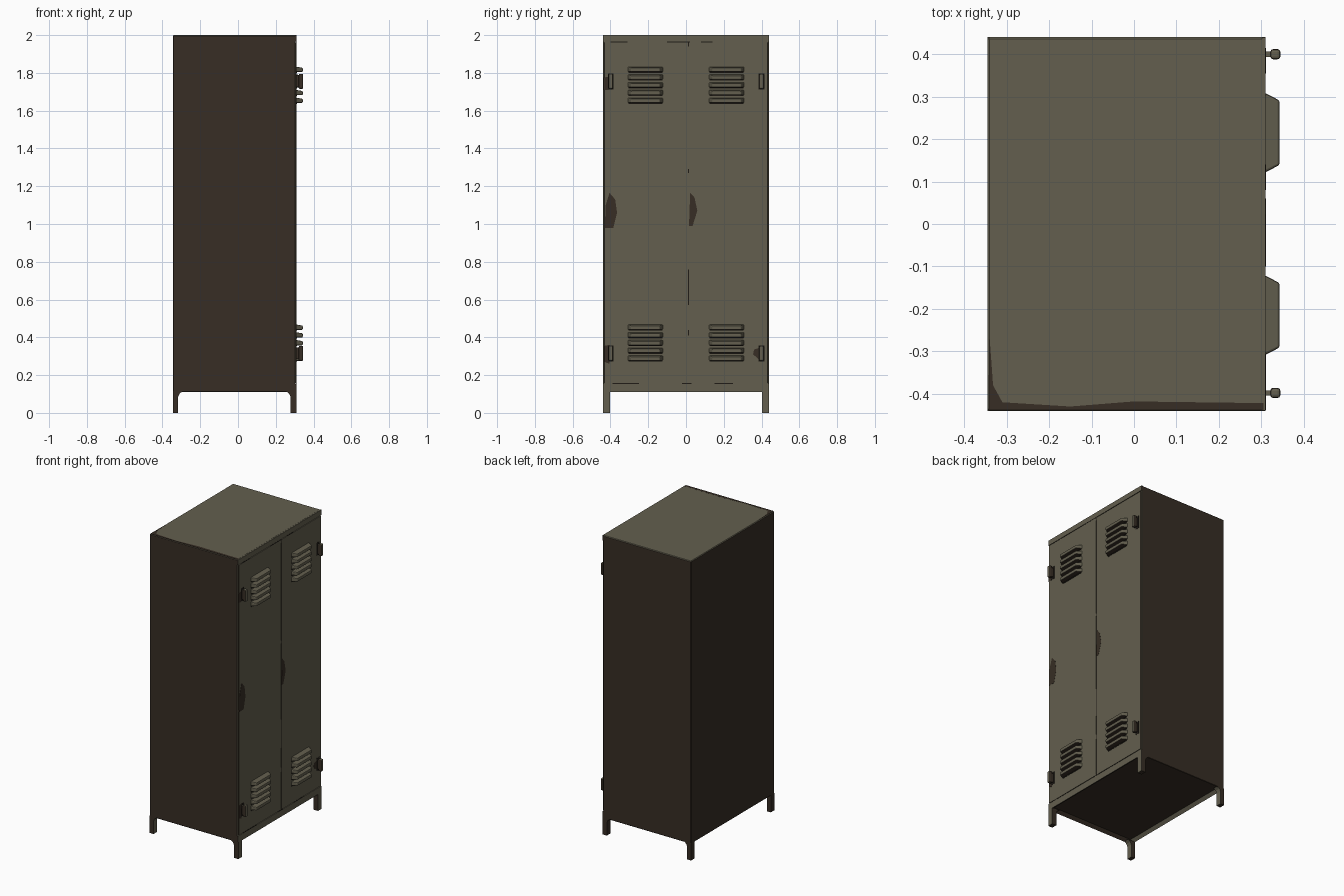
import bpy, bmesh
from mathutils import Vector

cube = bpy.data.objects.get("Cube")
if cube:
    bpy.data.objects.remove(cube, do_unlink=True)


def material(name, rgb):
    m = bpy.data.materials.new(name)
    m.use_nodes = True
    m.diffuse_color = (*rgb, 1)
    m.node_tree.nodes["Principled BSDF"].inputs["Base Color"].default_value = (*rgb, 1)
    return m


OLIVE = material("olive_paint", (0.125, 0.114, 0.077))
BROWN = material("brown_rust", (0.038, 0.027, 0.018))
DARK = material("dark_seam", (0.014, 0.011, 0.008))


def finish(name, bm, mats=(OLIVE, BROWN), bevel=0.0):
    """Bevel, then paint faces turned to the door side or upward with the first colour."""
    if bevel:
        bmesh.ops.bevel(bm, geom=bm.edges[:], offset=bevel, segments=2,
                        affect='EDGES', profile=0.5)
    bmesh.ops.recalc_face_normals(bm, faces=bm.faces[:])
    for f in bm.faces:
        painted = f.normal.x > 0.4 or f.normal.z > 0.4
        f.material_index = 0 if painted or len(mats) == 1 else 1
    me = bpy.data.meshes.new(name)
    bm.to_mesh(me)
    bm.free()
    for m in mats:
        me.materials.append(m)
    ob = bpy.data.objects.new(name, me)
    bpy.context.collection.objects.link(ob)
    return ob


def box_bm(lo, hi):
    lo, hi = Vector(lo), Vector(hi)
    bm = bmesh.new()
    bmesh.ops.create_cube(bm, size=1)
    for v in bm.verts:
        v.co = (lo + hi) / 2 + v.co * (hi - lo)
    return bm


def prism(name, points, offset, mats=(OLIVE, BROWN)):
    """Extrude a closed outline by an offset."""
    bm = bmesh.new()
    face = bm.faces.new([bm.verts.new(p) for p in points])
    ext = bmesh.ops.extrude_face_region(bm, geom=[face])
    bmesh.ops.translate(bm, vec=offset,
                        verts=[v for v in ext["geom"] if isinstance(v, bmesh.types.BMVert)])
    return finish(name, bm, mats)


BACK, FRAME, DOOR = -0.345, 0.305, 0.31
SIDE, BASE, TOP = 0.44, 0.11, 2.0

# Cabinet body with a recessed underside
bm = box_bm((BACK, -SIDE, BASE), (FRAME, SIDE, TOP))
bmesh.ops.bevel(bm, geom=bm.edges[:], offset=0.004, segments=1, affect='EDGES')
bottom = min(bm.faces, key=lambda f: f.calc_center_median().z)
bmesh.ops.inset_region(bm, faces=[bottom], thickness=0.025)
bmesh.ops.translate(bm, vec=(0, 0, 0.02), verts=bottom.verts[:])
finish("cabinet_body", bm)

# Front frame rails and the two doors
for name, y0, y1, z0, z1 in (
        ("right_door", -0.433, 0.011, 0.157, 1.962),
        ("left_door", 0.015, 0.433, 0.157, 1.962),
        ("top_rail", -SIDE, SIDE, 1.965, TOP),
        ("bottom_rail", -SIDE, SIDE, BASE, 0.154)):
    finish(name, box_bm((FRAME - 0.004, y0, z0), (DOOR, y1, z1)), bevel=0.0015)

# Legs with a small gusset under the body
for side, s in (("right", -1), ("left", 1)):
    for place, x, d, w in (("front", DOOR, -1, 0.032), ("back", BACK, 1, 0.028)):
        outline = [(x, 0), (x + d * w, 0), (x + d * w, 0.085),
                   (x + d * (w + 0.008), 0.103), (x + d * (w + 0.025), BASE + 0.005),
                   (x, BASE + 0.005)]
        prism(f"{side}_{place}_leg", [(px, s * SIDE, pz) for px, pz in outline],
              (0, -s * 0.037, 0))

# Louvres: tapered hoods, five in each group
for level, z0 in (("lower", 0.29), ("upper", 1.655)):
    for side, y in (("right", -0.215), ("left", 0.215)):
        for i in range(5):
            z = z0 + i * 0.041
            bm = box_bm((DOOR - 0.004, y - 0.095, z - 0.014), (0.343, y + 0.095, z + 0.014))
            for v in bm.verts:
                if v.co.x > DOOR:
                    v.co.y = y + (v.co.y - y) * 0.8
                    if v.co.z > z:
                        v.co.z -= 0.006
            finish(f"{side}_{level}_louvre_{i + 1}", bm, bevel=0.005)
            finish(f"{side}_{level}_slot_{i + 1}",
                   box_bm((DOOR - 0.002, y - 0.09, z - 0.019), (DOOR + 0.002, y + 0.09, z - 0.013)),
                   (DARK,))

# Hinges: a rounded knuckle on a narrow stem
for level, z in (("lower", 0.315), ("upper", 1.755)):
    for side, y in (("right", -0.398), ("left", 0.4)):
        finish(f"{side}_{level}_hinge_stem",
               box_bm((DOOR - 0.004, y - 0.006, z - 0.03), (0.33, y + 0.006, z + 0.03)))
        finish(f"{side}_{level}_hinge_knuckle",
               box_bm((0.321, y - 0.012, z - 0.04), (0.345, y + 0.012, z + 0.04)), bevel=0.007)
        finish(f"{side}_{level}_hinge_shadow",
               box_bm((DOOR - 0.002, y - 0.015, z - 0.043), (DOOR + 0.001, y + 0.015, z + 0.043)),
               (DARK,))

# Dark worn dashes along the door gaps
for i, (y0, y1, z0, z1) in enumerate((
        (0.011, 0.016, 0.57, 0.76), (0.011, 0.016, 0.41, 0.44), (0.011, 0.015, 1.27, 1.29),
        (0.011, 0.015, 1.94, 1.96), (-0.40, -0.31, 1.961, 1.966), (-0.10, 0.02, 1.961, 1.966),
        (0.08, 0.14, 1.961, 1.966), (-0.39, -0.25, 0.153, 0.158), (-0.02, 0.03, 0.153, 0.158),
        (0.15, 0.25, 0.153, 0.158))):
    finish(f"gap_dash_{i + 1}", box_bm((DOOR - 0.003, y0, z0), (DOOR + 0.001, y1, z1)), (DARK,))

# Rust patches on the doors, as (y, z) outlines
patches = {
    "right_door_rust": [(-0.43, 0.98), (-0.385, 0.98), (-0.365, 1.06), (-0.375, 1.13),
                        (-0.405, 1.165), (-0.425, 1.1)],
    "left_door_rust": [(0.016, 0.99), (0.035, 0.99), (0.06, 1.07), (0.045, 1.14),
                       (0.022, 1.165)],
    "upper_hinge_rust": [(-0.438, 1.71), (-0.41, 1.71), (-0.41, 1.78), (-0.438, 1.775)],
    "lower_hinge_rust": [(-0.432, 0.27), (-0.405, 0.26), (-0.405, 0.36), (-0.432, 0.355)],
    "left_hinge_rust": [(0.355, 0.31), (0.39, 0.28), (0.39, 0.345), (0.36, 0.335)],
}
for name, outline in patches.items():
    prism(name, [(DOOR - 0.004, y, z) for y, z in outline], (0.005, 0, 0), (BROWN,))

# Rust along the edges of the top
edge = [(-0.342, -0.438), (0.305, -0.438), (0.305, -0.422), (0.15, -0.42), (0.0, -0.418),
        (-0.15, -0.43), (-0.31, -0.42), (-0.332, -0.38), (-0.34, -0.27)]
prism("top_edge_rust", [(x, y, TOP - 0.003) for x, y in edge], (0, 0, 0.0035), (BROWN,))
